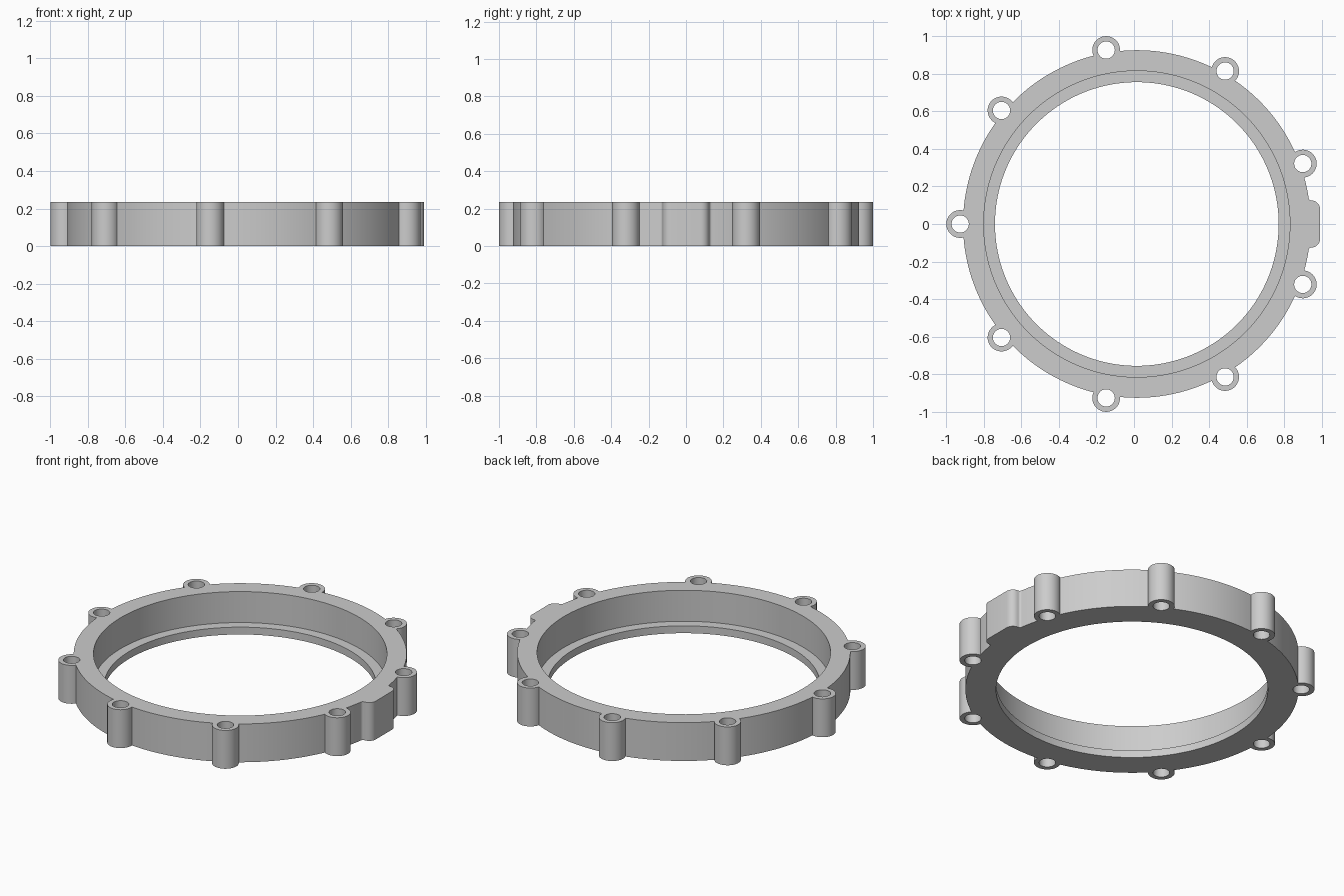
import bpy
import bmesh
from math import pi, cos, sin, acos, atan2, sqrt, radians
from mathutils import Vector
from mathutils.geometry import delaunay_2d_cdt

cube = bpy.data.objects.get("Cube")
if cube:
    bpy.data.objects.remove(cube, do_unlink=True)

HEIGHT, LIP_TOP = 0.235, 0.045
OUTER, BORE, LIP_BORE = 0.925, 0.815, 0.755
BOSS_DIST, BOSS_R, HOLE_R = 0.94, 0.074, 0.046
TAB_FACE, TAB_HALF, TAB_ROUND, TAB_FILLET = 0.975, 0.125, 0.045, 0.015
SHIFT = 0.015  # ring centre lies slightly off the middle because of the tab


def arc(cx, cy, r, a0, a1, n):
    return [(cx + r * cos(a0 + (a1 - a0) * i / n),
             cy + r * sin(a0 + (a1 - a0) * i / n)) for i in range(n + 1)]


def circle(cx, cy, r, n):
    return arc(cx, cy, r, 0, 2 * pi, n)[:-1]


def rotated(points, a):
    return [(x * cos(a) - y * sin(a), x * sin(a) + y * cos(a)) for x, y in points]


# Screw boss outline, starting and ending where it meets the ring
phi = acos((OUTER ** 2 + BOSS_DIST ** 2 - BOSS_R ** 2) / (2 * OUTER * BOSS_DIST))
meet = atan2(OUTER * sin(phi), OUTER * cos(phi) - BOSS_DIST)
boss = arc(BOSS_DIST, 0, BOSS_R, -meet, meet, 32)

# Rounded tab outline, blended into the ring by small fillets
ty = -TAB_HALF - TAB_FILLET
tx = sqrt((OUTER + TAB_FILLET) ** 2 - ty ** 2)
half_tab = (arc(tx, ty, TAB_FILLET, pi + atan2(ty, tx), pi / 2, 6)
            + arc(TAB_FACE - TAB_ROUND, -TAB_HALF + TAB_ROUND, TAB_ROUND,
                  -pi / 2, 0, 8)[1:])
half_tab = [p for i, p in enumerate(half_tab) if i == 0 or p[0] > half_tab[i - 1][0]]
tab = half_tab + [(x, -y) for x, y in reversed(half_tab)]

# Whole outer outline: tab and nine bosses joined by ring arcs
boss_angles = [radians(20 + 40 * i) for i in range(9)]
features = [tab] + [rotated(boss, a) for a in boss_angles]
outline = []
for i, feature in enumerate(features):
    following = features[(i + 1) % len(features)]
    outline += feature
    start = atan2(feature[-1][1], feature[-1][0])
    end = atan2(following[0][1], following[0][0])
    sweep = (end - start) % (2 * pi)
    outline += arc(0, 0, OUTER, start, start + sweep, 16)[1:-1]

bm = bmesh.new()


def loop(points, z):
    return [bm.verts.new((x + SHIFT, y, z)) for x, y in points]


def wall(a, b):
    for i in range(len(a)):
        j = (i + 1) % len(a)
        bm.faces.new((a[i], a[j], b[j], b[i]))


def cap(outer, openings):
    """Fill inside the outer loop, leaving the convex openings clear."""
    verts, owner, edges = [], [], []
    for k, ring in enumerate([outer] + openings):
        first, n = len(verts), len(ring)
        verts += ring
        owner += [k] * n
        edges += [(first + i, first + (i + 1) % n) for i in range(n)]
    result = delaunay_2d_cdt([Vector(v.co[:2]) for v in verts], edges, [], 1, 1e-6)
    triangles, sources = result[2], result[3]
    for triangle in triangles:
        ids = [sources[i][0] for i in triangle]
        owners = {owner[i] for i in ids}
        if len(owners) > 1 or 0 in owners:
            bm.faces.new([verts[i] for i in ids])


# Outside wall and through holes
outer_low, outer_high = loop(outline, 0), loop(outline, HEIGHT)
holes_low, holes_high = [], []
for a in boss_angles:
    ring = circle(BOSS_DIST * cos(a), BOSS_DIST * sin(a), HOLE_R, 28)
    holes_low.append(loop(ring, 0))
    holes_high.append(loop(ring, HEIGHT))

# Stepped bore with an inner lip at the bottom
lip_low, lip_high = [loop(circle(0, 0, LIP_BORE, 160), z) for z in (0, LIP_TOP)]
bore_low, bore_high = [loop(circle(0, 0, BORE, 160), z) for z in (LIP_TOP, HEIGHT)]

# Flat underside and top
cap(outer_low, [lip_low] + holes_low)
cap(outer_high, [bore_high] + holes_high)

# Upright walls and lip shelf
wall(outer_low, outer_high)
for low, high in zip(holes_low, holes_high):
    wall(low, high)
wall(lip_low, lip_high)
wall(lip_high, bore_low)
wall(bore_low, bore_high)
bmesh.ops.recalc_face_normals(bm, faces=bm.faces)

mesh = bpy.data.meshes.new("mounting_ring")
bm.to_mesh(mesh)
bm.free()
body = bpy.data.objects.new("mounting_ring", mesh)
bpy.context.collection.objects.link(body)

# Plain light grey
grey = bpy.data.materials.new("light_grey")
grey.use_nodes = True
colour = (0.604, 0.604, 0.604, 1)
grey.diffuse_color = colour
grey.node_tree.nodes["Principled BSDF"].inputs["Base Color"].default_value = colour
mesh.materials.append(grey)

bpy.ops.object.select_all(action="DESELECT")
body.select_set(True)
bpy.context.view_layer.objects.active = body
bpy.ops.object.shade_smooth_by_angle(angle=radians(30))
